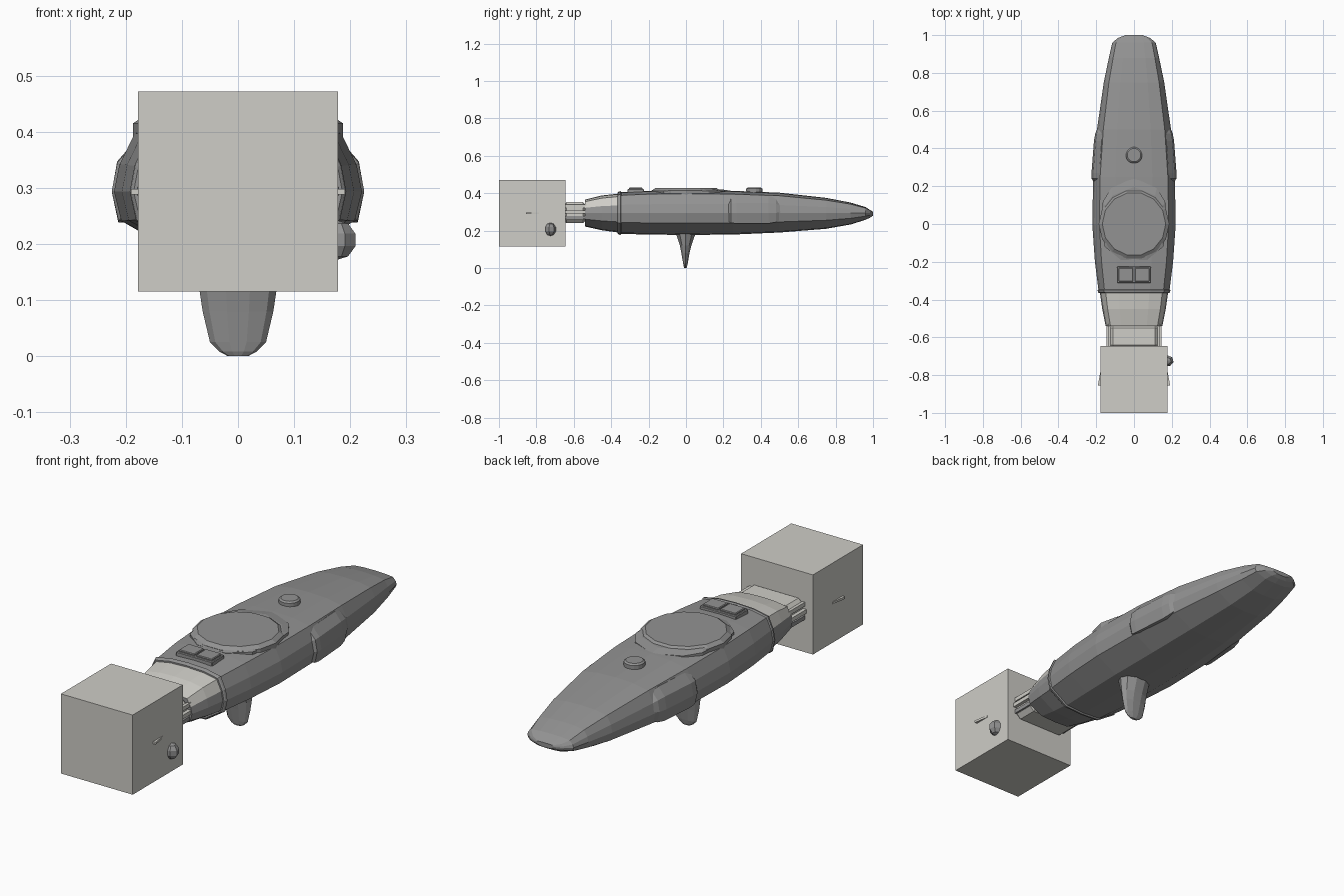
import bpy, bmesh, math
from mathutils import Matrix

if "Cube" in bpy.data.objects:
    bpy.data.objects.remove(bpy.data.objects["Cube"])


def material(name, rgb):
    m = bpy.data.materials.new(name)
    m.diffuse_color = (*rgb, 1)
    m.use_nodes = True
    m.node_tree.nodes["Principled BSDF"].inputs["Base Color"].default_value = m.diffuse_color
    return m


GREY = material("hull grey", (0.29, 0.29, 0.29))
LIGHT = material("light warm grey", (0.62, 0.61, 0.57))


def finish(name, bm, *mats):
    bmesh.ops.recalc_face_normals(bm, faces=bm.faces)
    me = bpy.data.meshes.new(name)
    bm.to_mesh(me)
    bm.free()
    ob = bpy.data.objects.new(name, me)
    bpy.context.collection.objects.link(ob)
    for m in mats:
        me.materials.append(m)
    return ob


def loft(name, rings, *mats):
    """Skin closed rings of equal length and cap both ends."""
    bm = bmesh.new()
    vs = [[bm.verts.new(p) for p in r] for r in rings]
    n = len(vs[0])
    for a, b in zip(vs, vs[1:]):
        for i in range(n):
            bm.faces.new((a[i], a[(i + 1) % n], b[(i + 1) % n], b[i]))
    bm.faces.new(vs[0])
    bm.faces.new(vs[-1])
    return finish(name, bm, *mats)


def box(name, lo, hi, mat, bevel=0):
    bm = bmesh.new()
    bmesh.ops.create_cube(bm, size=1)
    for v in bm.verts:
        v.co = [(a + b) / 2 + c * (b - a) for a, b, c in zip(lo, hi, v.co)]
    if bevel:
        bmesh.ops.bevel(bm, geom=bm.edges[:], offset=bevel, segments=1, affect='EDGES')
    return finish(name, bm, mat)


def disc(name, y, z0, z1, r0, r1, n, mat):
    bm = bmesh.new()
    bmesh.ops.create_cone(bm, cap_ends=True, segments=n, radius1=r0, radius2=r1, depth=z1 - z0,
                          matrix=Matrix.Translation((0, y, (z0 + z1) / 2)) @ Matrix.Rotation(math.pi / n, 4, 'Z'))
    return finish(name, bm, mat)


MID = 0.293


def half_section(w, zt, zb):
    up, dn = zt - MID, MID - zb
    return [(0, zt), (0.45 * w, zt - 0.03 * up), (0.83 * w, MID + 0.85 * up), (0.955 * w, MID + 0.4 * up),
            (w, MID), (0.94 * w, MID - 0.45 * dn), (0.48 * w, MID - 0.95 * dn), (0, zb)]


def hull_ring(y, w, zt, zb):
    h = half_section(w, zt, zb)
    return [(x, y, z) for x, z in h] + [(-x, y, z) for x, z in h[-2:0:-1]]


# Main hull, blunt and faceted at the rear
loft("hull", [hull_ring(*s) for s in (
    (-0.36, .187, .405, .183), (-0.2, .207, .413, .179), (0, .221, .416, .177), (0.25, .216, .413, .179),
    (0.5, .196, .403, .190), (0.75, .16, .375, .210), (0.88, .133, .35, .233), (0.96, .115, .326, .258),
    (0.985, .085, .31, .27), (1.0, .045, .30, .28))], GREY)
loft("hull_rim", [hull_ring(*s) for s in (
    (-0.365, .186, .404, .184), (-0.36, .191, .409, .179), (-0.35, .193, .411, .177), (-0.345, .187, .405, .183))], GREY)

# Tapering collar with light upper faces
collar = loft("collar", [hull_ring(*s) for s in (
    (-0.36, .181, .398, .190), (-0.45, .168, .388, .202), (-0.54, .15, .366, .222))], GREY, LIGHT)
for p in collar.data.polygons:
    if p.center.z > 0.33:
        p.material_index = 1

# Neck and its side rods
box("neck", (-.13, -.66, .24), (.13, -.53, .352), LIGHT, 0.02)
for s in (-1, 1):
    for k, z in enumerate((.27, .30, .33)):
        x = sorted((s * .125, s * (.146 if k == 1 else .138)))
        box("neck_rod", (x[0], -.66, z - .009), (x[1], -.53, z + .009), GREY if k == 0 else LIGHT)

# Front block with small points and a knob
box("front_block", (-.178, -1, .115), (.178, -.645, .472), LIGHT)
for s in (-1, 1):
    loft("side_point", [[(s * x, y, .293 + z) for z in (-.005, .005)] + [(s * .17, y, .298), (s * .17, y, .288)]
                        for x, y in ((.191, -.855), (.179, -.785))], LIGHT)
bm = bmesh.new()
bmesh.ops.create_uvsphere(bm, u_segments=7, v_segments=5, radius=1,
                          matrix=Matrix.Translation((.175, -.725, .207)) @ Matrix.Diagonal((.037, .032, .036, 1)))
finish("side_knob", bm, GREY)

# Raised deck and round hatch on top
outline = [(.07, -.19), (.155, -.12), (.175, 0), (.165, .12), (.12, .19), (0, .245)]
outline += [(-x, y) for x, y in outline[-2::-1]]
loft("deck", [[(x, y, .385) for x, y in outline], [(x, y, .412) for x, y in outline],
              [(x * .93, y * .8, .42) for x, y in outline]], GREY)
disc("hatch_base", 0, .38, .415, .187, .187, 14, GREY)
disc("hatch_rim", 0, .415, .428, .187, .168, 14, GREY)
disc("small_cap", .365, .39, .424, .044, .044, 16, GREY)
disc("small_cap_top", .365, .424, .430, .044, .036, 16, GREY)

# Twin-panel box on the deck
box("panel_box", (-.09, -.312, .39), (.09, -.225, .423), GREY, .003)
for s in (-1, 1):
    x = sorted((s * .004, s * .082))
    box("panel", (x[0], -.304, .42), (x[1], -.233, .430), GREY, .003)


# Curved side pods following the hull
def pod_ring(s, y, w, out, k):
    pts = [(.80, .385), (.955, .347), (1.0, .293), (.945, .238)]
    outer = [(s * (w * f + out), y, .31 + (z - .31) * k) for f, z in pts]
    return outer + [(s * .12, y, .31 - .06 * k), (s * .12, y, .31 + .06 * k)]


for s in (-1, 1):
    loft("side_pod", [pod_ring(s, *r) for r in (
        (.228, .216, 0, .85), (.24, .216, .009, .95), (.27, .214, .011, 1), (.44, .201, .011, 1),
        (.48, .197, .008, .9), (.505, .194, 0, .7))], GREY)


# Fin below, broad across and thin lengthwise
def fin_ring(z, w, y0, y1):
    c, d = (y0 + y1) / 2, (y1 - y0) / 2
    return [(w * math.cos(a), c + d * math.sin(a), z) for a in [i * math.pi / 5 for i in range(10)]]


loft("fin", [fin_ring(*r) for r in (
    (.20, .085, -.072, .068), (.18, .075, -.055, .052), (.12, .069, -.034, .03), (.08, .063, -.026, .02),
    (.025, .05, -.016, .01), (.008, .033, -.013, .006), (0, .018, -.009, .003))], GREY)
